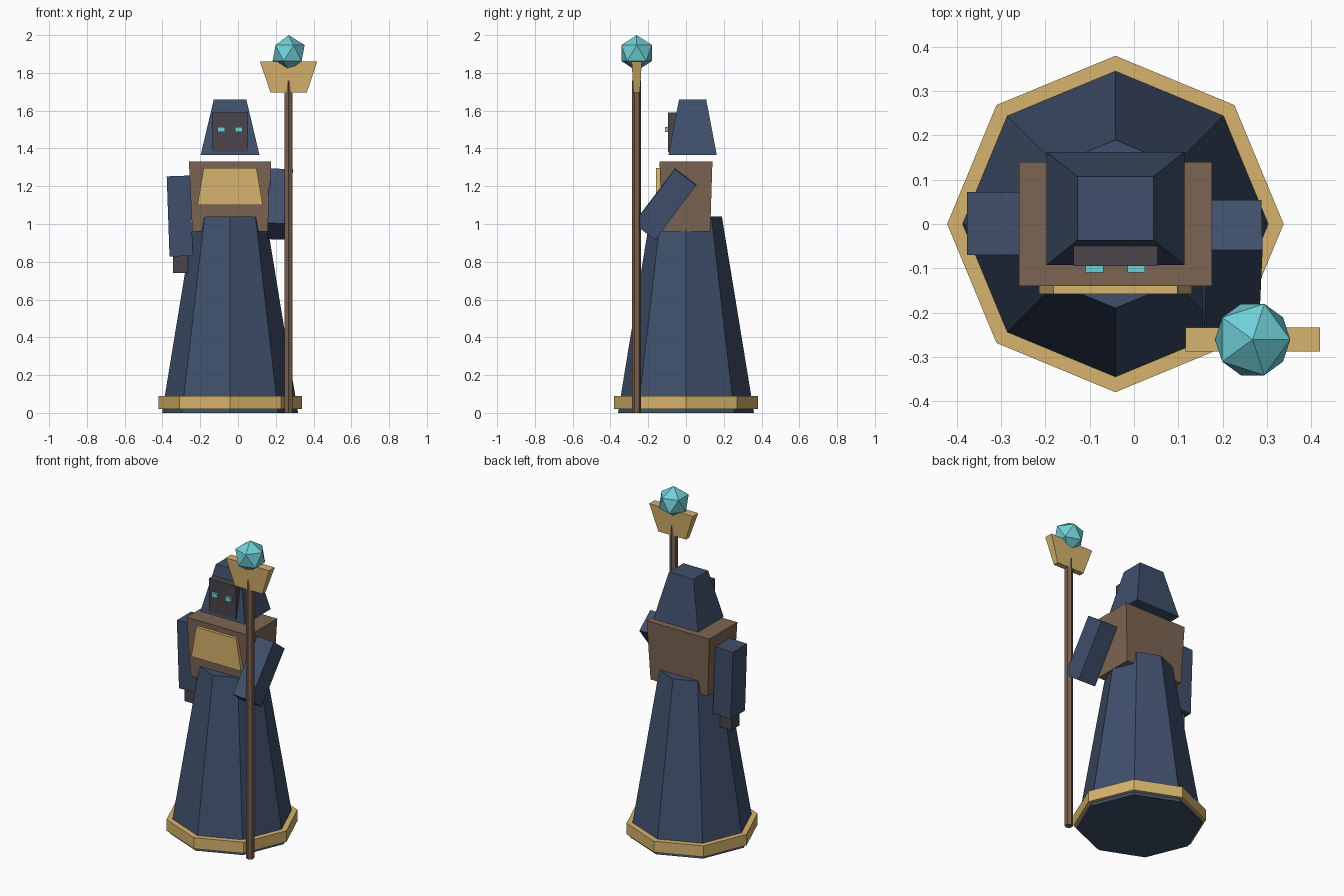
import bpy, math
from mathutils import Matrix, Vector

if "Cube" in bpy.data.objects:
    bpy.data.objects.remove(bpy.data.objects["Cube"])

CX = -0.042            # body axis
STAFF = (0.268, -0.261)  # staff axis


def material(name, hex_rgb):
    m = bpy.data.materials.new(name)
    lin = []
    for i in (0, 2, 4):
        c = int(hex_rgb[i:i + 2], 16) / 255
        lin.append(c / 12.92 if c <= 0.04045 else ((c + 0.055) / 1.055) ** 2.4)
    m.diffuse_color = (*lin, 1)
    m.use_nodes = True
    m.node_tree.nodes["Principled BSDF"].inputs["Base Color"].default_value = m.diffuse_color
    return m


BLUE = material("robe blue", "3F4F6B")
BROWN = material("leather brown", "7D6553")
WOOD = material("staff wood", "7A604F")
GOLD = material("gold", "D6B36D")
DARK = material("dark grey", "4A454B")
CYAN = material("glowing cyan", "6FD0D8")


def finish(name, mat):
    ob = bpy.context.object
    ob.name = name
    ob.data.materials.append(mat)
    return ob


def prism(name, mat, sides, r0, r1, z0, z1, x, y):
    """Tapered prism with r0 at the bottom and r1 at the top."""
    bpy.ops.mesh.primitive_cone_add(vertices=sides, radius1=r0, radius2=r1,
                                    depth=z1 - z0, location=(x, y, (z0 + z1) / 2))
    return finish(name, mat)


def block(name, mat, center, bottom, top, height, rot=Matrix()):
    """Box with separate half sizes (x, y) for its bottom and top."""
    bpy.ops.mesh.primitive_cube_add(size=2)
    ob = finish(name, mat)
    for v in ob.data.vertices:
        hx, hy = top if v.co.z > 0 else bottom
        p = Vector((v.co.x * hx, v.co.y * hy, v.co.z * height / 2))
        v.co = rot @ p
    ob.location = center
    return ob


# Robe skirt with gold hem
prism("robe", BLUE, 8, 0.36, 0.19, 0, 1.04, CX, 0)
prism("hem", GOLD, 8, 0.38, 0.38, 0.02, 0.09, CX, 0)

# Torso and chest plate
block("torso", BROWN, (CX, 0, 1.145), (0.2, 0.128), (0.218, 0.14), 0.37)
block("chest_plate", GOLD, (CX, -0.14, 1.198), (0.173, 0.018), (0.14, 0.018), 0.195)

# Hood, face and eyes
block("hood", BLUE, (CX, 0.035, 1.512), (0.156, 0.128), (0.086, 0.072), 0.295)
block("face", DARK, (CX, -0.045, 1.485), (0.095, 0.05), (0.095, 0.05), 0.21)
for side, s in (("left", 1), ("right", -1)):
    block(side + "_eye", CYAN, (CX + s * 0.047, -0.1, 1.5),
          (0.02, 0.01), (0.02, 0.01), 0.027)

# Hanging arm with hand
tilt = math.radians(2)
block("hanging_arm", BLUE, (-0.308, 0.001, 1.042), (0.062, 0.071), (0.062, 0.071),
      0.425, Matrix.Rotation(-tilt, 4, 'Y'))
block("hand", DARK, (-0.305, 0, 0.8), (0.039, 0.04), (0.039, 0.04), 0.12)

# Arm reaching forward to the staff
block("reaching_arm", BLUE, (0.222, -0.111, 1.105), (0.062, 0.071), (0.062, 0.071), 0.362,
      Matrix.Rotation(tilt, 4, 'Y') @ Matrix.Rotation(math.radians(-37), 4, 'X'))

# Staff with flared head and crystal
prism("staff", WOOD, 6, 0.024, 0.024, 0, 1.76, *STAFF)
block("staff_head", GOLD, (*STAFF, 1.778), (0.096, 0.017), (0.152, 0.027), 0.165)
bpy.ops.mesh.primitive_ico_sphere_add(subdivisions=1, radius=0.095, location=(*STAFF, 1.905))
finish("crystal", CYAN)
